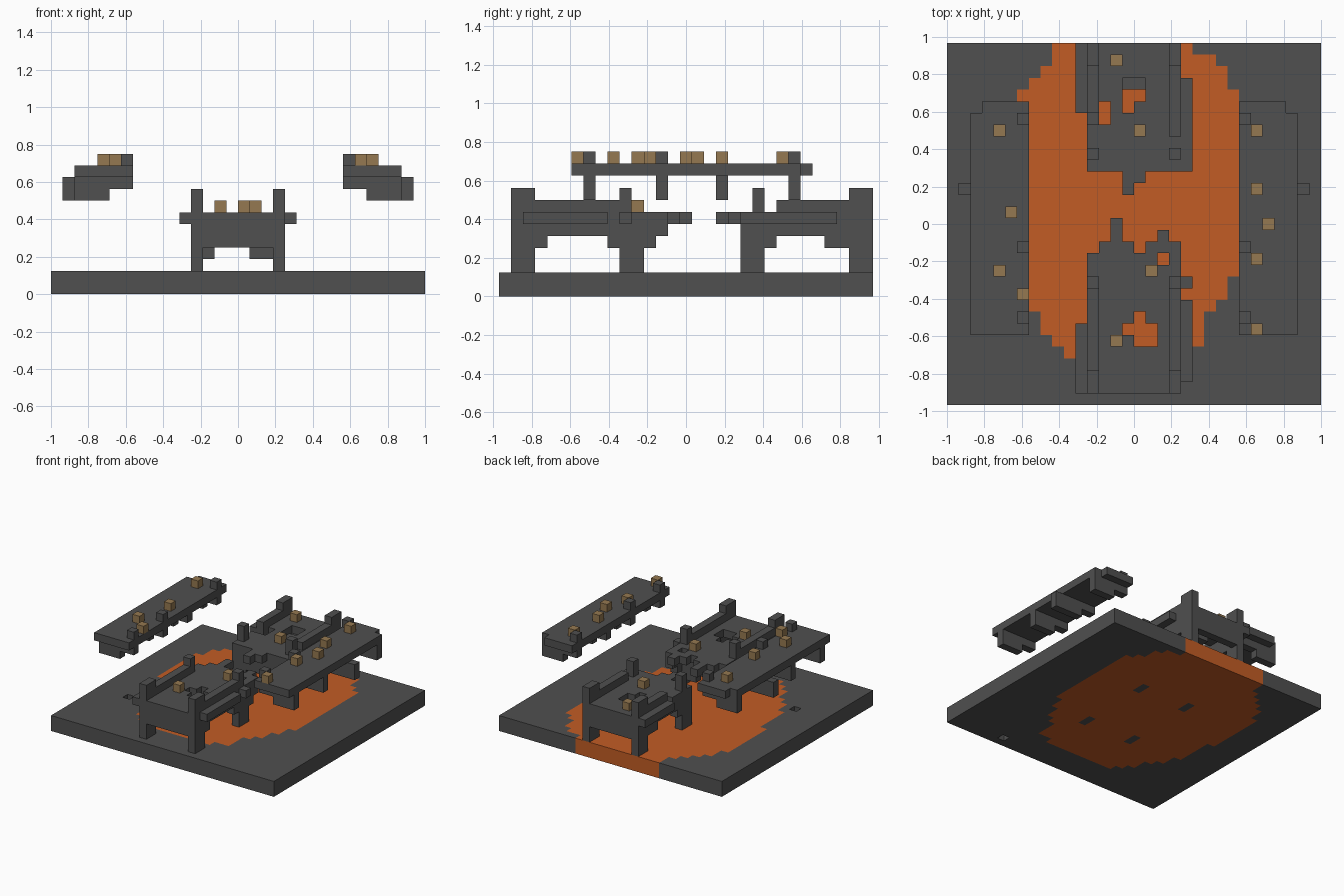
import bpy
import bmesh
from itertools import product
from mathutils import Vector

U = 0.0625                                # edge of one block
ORIGIN = Vector((-1, -0.96875, 0))

cube = bpy.data.objects.get("Cube")
if cube:
    bpy.data.objects.remove(cube, do_unlink=True)


def material(name, rgb):
    m = bpy.data.materials.new(name)
    m.use_nodes = True
    m.diffuse_color = (*rgb, 1)
    m.node_tree.nodes["Principled BSDF"].inputs["Base Color"].default_value = (*rgb, 1)
    return m


STONE = material("dark stone", (0.08, 0.08, 0.08))
LAVA = material("molten orange", (0.54, 0.107, 0.018))
GOLD = material("dull gold", (0.30, 0.19, 0.082))


def block(x, y, z):
    """Cells of a box; each argument is one index or an inclusive pair."""
    spans = [(s, s) if isinstance(s, int) else s for s in (x, y, z)]
    return set(product(*(range(a, b + 1) for a, b in spans)))


def build(name, cells, mats, rule=lambda c: 0):
    """Make an object from the exposed sides of a set of cells."""
    bm = bmesh.new()
    for c in cells:
        for axis, sign in product(range(3), (-1, 1)):
            step = [0, 0, 0]
            step[axis] = sign
            if tuple(a + b for a, b in zip(c, step)) in cells:
                continue
            n, side = Vector(step), Vector((0, 0, 0))
            side[(axis + 1) % 3] = 1
            up = n.cross(side)
            mid = Vector(c) + Vector((0.5, 0.5, 0.5)) + n / 2
            corners = [mid + (side * a + up * b) / 2
                       for a, b in ((-1, -1), (1, -1), (1, 1), (-1, 1))]
            face = bm.faces.new([bm.verts.new(ORIGIN + p * U) for p in corners])
            face.material_index = rule(c)
    bmesh.ops.remove_doubles(bm, verts=bm.verts, dist=U / 100)
    me = bpy.data.meshes.new(name)
    bm.to_mesh(me)
    bm.free()
    for m in mats:
        me.materials.append(m)
    ob = bpy.data.objects.new(name, me)
    bpy.context.collection.objects.link(ob)
    return ob


# Ground slab with the lava pool running through it
POOL_START = 4
POOL = [(10, 20), (9, 22), (8, 22), (8, 22), (7, 23), (6, 24), (6, 24), (5, 25),
        (5, 25)] + [(5, 26)] * 3 + [(4, 26)] * 7 + [(5, 26)] * 2 + [
        (6, 25), (7, 24), (8, 24), (9, 23), (9, 21)]
# stretch the widest part so the pool reaches its far shore
POOL[12:12] = [(4, 26)]
SIDES = (12, 19)
INNER = (10, 11, 20, 21)


def pool_rule(c):
    i, j, _ = c
    row = j - POOL_START
    if not 0 <= row < len(POOL) or (i in SIDES and j in INNER):
        return 0
    return int(POOL[row][0] <= i < POOL[row][1])


slab = block((0, 31), (0, 30), (0, 1))
slab -= block(4, 9, 1) | block(24, 1, 0)
build("ground_slab", slab, [STONE, LAVA], pool_rule)

# Front half of the broken bridge: deck, ragged end, holes
front = block((12, 19), (1, 12), 6) | block((13, 15), 13, 6) | block((17, 19), 13, 6)
front |= block(14, (14, 15), 6) | block(18, 14, 6)
front -= block(18, 12, 6) | block(16, 7, 6) | block((15, 17), 6, 6) | block((16, 17), 5, 6)
# Back half of the bridge
back = block((12, 19), (20, 30), 6) | block((15, 16), 19, 6) | block(15, 18, 6)
back -= block((12, 13), 24, 6) | block(13, 25, 6) | block((15, 16), (26, 27), 6)
back -= block(15, 25, 6)
back |= block((15, 16), 27, 5)

# Side ledges
front |= block(11, (1, 6), 6) | block(20, (2, 8), 6) | block(20, 10, 6)
back |= block(11, (25, 30), 6) | block(20, (20, 27), 6)

# Pillars, arch beams and rails on both sides
for i in SIDES:
    front |= block(i, (1, 2), (2, 8)) | block(i, (10, 11), (2, 6)) | block(i, 10, 8)
    front |= block(i, 10, 7) | block(i, (3, 9), 5) | block(i, (3, 9), 7)
    front |= block(i, 3, 4) | block(i, 9, 4) | block(i, 12, (4, 5))
    back |= block(i, (29, 30), (2, 8)) | block(i, (20, 21), (2, 6)) | block(i, 21, (7, 8))
    back |= block(i, (22, 28), 5) | block(i, 22, 4) | block(i, (27, 28), 4)
front |= block(19, 13, 5)
back |= block(12, (25, 28), 7) | block(19, (23, 28), 7)

# Cross beams between the pillars, with braces on the inner ones
for half, outer, inner in ((front, 1, 11), (back, 30, 20)):
    half |= block((12, 19), outer, (4, 5)) | block((12, 19), inner, (4, 5))
    half |= block(13, inner, 3) | block((17, 18), inner, 3)

build("bridge_front_half", front, [STONE])
build("bridge_back_half", back, [STONE])

# Raised side platforms, mirrored
platform = block((2, 6), (6, 25), 10) - block(2, 25, 10)
for j in (7, 13, 18, 24):
    first = 1 if j == 18 else 2
    platform |= block((first, 6), j, 9) | block((first, 4), j, 8)
    if j != 18:
        platform |= block(6, j, 11)       # post stub on the inner edge
build("right_platform", platform, [STONE])
build("left_platform", {(31 - i, j, k) for i, j, k in platform}, [STONE])

# Gold blocks lying on the decks
GROUPS = {
    "bridge_gold_blocks": (7, [(14, 5), (17, 11), (16, 23), (14, 29)]),
    "right_gold_blocks": (11, [(6, 9), (4, 11), (5, 16), (4, 23)]),
    "left_gold_blocks": (11, [(26, 6), (26, 12), (27, 15), (26, 18), (26, 23)]),
}
for name, (k, spots) in GROUPS.items():
    build(name, {(i, j, k) for i, j in spots}, [GOLD])
